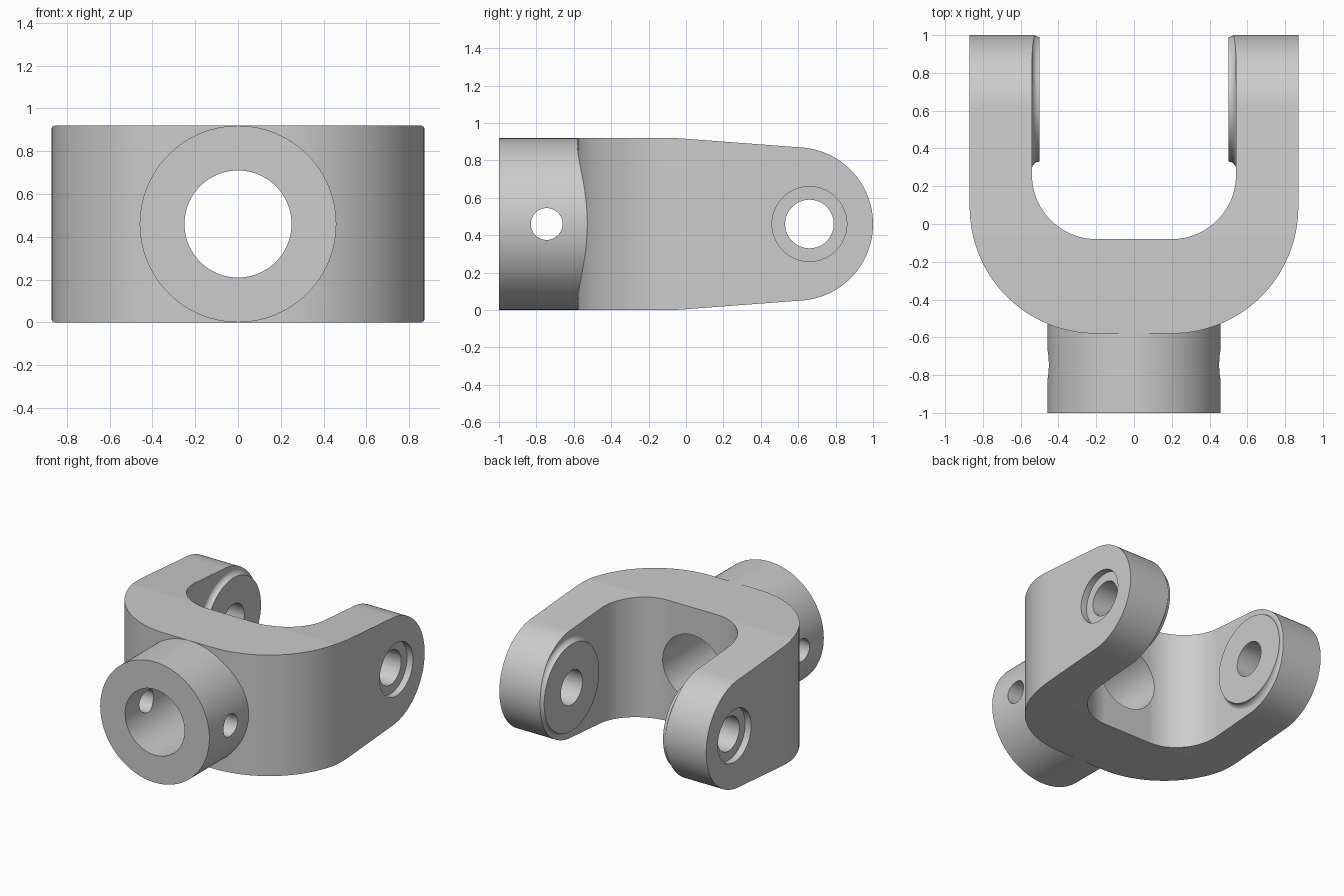
import bpy, bmesh, math
from mathutils import Vector

cube = bpy.data.objects.get("Cube")
if cube:
    bpy.data.objects.remove(cube, do_unlink=True)

MID = 0.46      # height of every axis
PIN_Y = 0.66    # pin hole position along the arms


def finish(name, bm):
    bmesh.ops.recalc_face_normals(bm, faces=bm.faces)
    mesh = bpy.data.meshes.new(name)
    bm.to_mesh(mesh)
    bm.free()
    obj = bpy.data.objects.new(name, mesh)
    bpy.context.collection.objects.link(obj)
    return obj


def arc(cx, cy, r, start, end, n=32):
    angles = [math.radians(start + (end - start) * i / n) for i in range(n + 1)]
    return [(cx + r * math.cos(a), cy + r * math.sin(a)) for a in angles]


def flip(points):
    return [(-x, y) for x, y in reversed(points)]


def prism(name, points, move):
    """Extrude a closed 3D outline along a vector."""
    bm = bmesh.new()
    face = bm.faces.new([bm.verts.new(p) for p in points])
    ext = bmesh.ops.extrude_face_region(bm, geom=[face])["geom"]
    bmesh.ops.translate(bm, vec=move, verts=[v for v in ext if isinstance(v, bmesh.types.BMVert)])
    return finish(name, bm)


def rod(name, start, end, r, n=96):
    """Round solid between two points."""
    start, end = Vector(start), Vector(end)
    turn = Vector((0, 0, 1)).rotation_difference(end - start)
    ring = [start + turn @ Vector((x, y, 0)) for x, y in arc(0, 0, r, 0, 360, n)[:-1]]
    return prism(name, ring, end - start)


def boss(name, side):
    """Raised pad with a concave fillet, turned about the pin axis."""
    profile = [(0.5, 0)]
    for i in range(9):
        t = math.pi / 2 * i / 8
        profile.append((0.5 + 0.041 * math.sin(t), 0.37 - 0.04 * math.cos(t)))
    profile += [(0.6, 0.37), (0.6, 0)]
    bm = bmesh.new()
    verts = [bm.verts.new((side * x, PIN_Y, MID + r)) for x, r in profile]
    edges = [bm.edges.new(pair) for pair in zip(verts, verts[1:])]
    bmesh.ops.spin(bm, geom=verts + edges, cent=(0, PIN_Y, MID), axis=(1, 0, 0),
                   angle=math.tau, steps=96)
    bmesh.ops.remove_doubles(bm, verts=bm.verts, dist=0.0001)
    return finish(name, bm)


def combine(target, tool, operation):
    mod = target.modifiers.new(tool.name, "BOOLEAN")
    mod.operation, mod.solver, mod.object = operation, "EXACT", tool
    bpy.context.view_layer.objects.active = target
    bpy.ops.object.modifier_apply(modifier=mod.name)
    bpy.data.objects.remove(tool, do_unlink=True)


# U-shaped body in plan, drawn for one half and mirrored
outer = [(0.87, 1.1)] + arc(0.2, 0.09, 0.67, 0, -90)
inner = arc(0.2, 0.26, 0.34, -90, 0) + [(0.54, 1.1)]
plan = outer + flip(outer) + flip(inner) + inner
yoke = prism("yoke", [(x, y, -0.1) for x, y in plan], Vector((0, 0, 1.2)))

# Pads on the inner arm faces
for side in (-1, 1):
    combine(yoke, boss("pin_pad", side), "UNION")

# Tapered side outline with rounded arm ends
tip = arc(0.59, MID, 0.41, 85.7, -85.7, 64)
outline = [(-0.8, 0), (-0.8, 0.92), (-0.06, 0.92)] + tip + [(-0.06, 0)]
combine(yoke, prism("side_outline", [(-1, y, z) for y, z in outline], Vector((2, 0, 0))), "INTERSECT")

# Shaft socket with bore and cross hole
combine(yoke, rod("socket", (0, -1, MID), (0, -0.3, MID), 0.459, 128), "UNION")
combine(yoke, rod("bore", (0, -1.1, MID), (0, 0.1, MID), 0.25), "DIFFERENCE")
combine(yoke, rod("cross_hole", (-0.7, -0.745, MID), (0.7, -0.745, MID), 0.085, 48), "DIFFERENCE")

# Pin holes with outer counterbores
for side in (-1, 1):
    for name, depth, r in (("pin_hole", 0.4, 0.13), ("counterbore", 0.82, 0.2)):
        combine(yoke, rod(name, (side * depth, PIN_Y, MID), (side, PIN_Y, MID), r, 64), "DIFFERENCE")

# Material and shading
grey = bpy.data.materials.new("satin grey")
grey.use_nodes = True
colour = (0.604, 0.604, 0.604, 1)
grey.diffuse_color = colour
grey.node_tree.nodes["Principled BSDF"].inputs["Base Color"].default_value = colour
yoke.data.materials.clear()
yoke.data.materials.append(grey)
for poly in yoke.data.polygons:
    poly.material_index = 0

bpy.ops.object.select_all(action="DESELECT")
yoke.select_set(True)
bpy.context.view_layer.objects.active = yoke
bpy.ops.object.shade_smooth_by_angle(angle=math.radians(30))
weighted = yoke.modifiers.new("even_shading", "WEIGHTED_NORMAL")
weighted.keep_sharp = True
